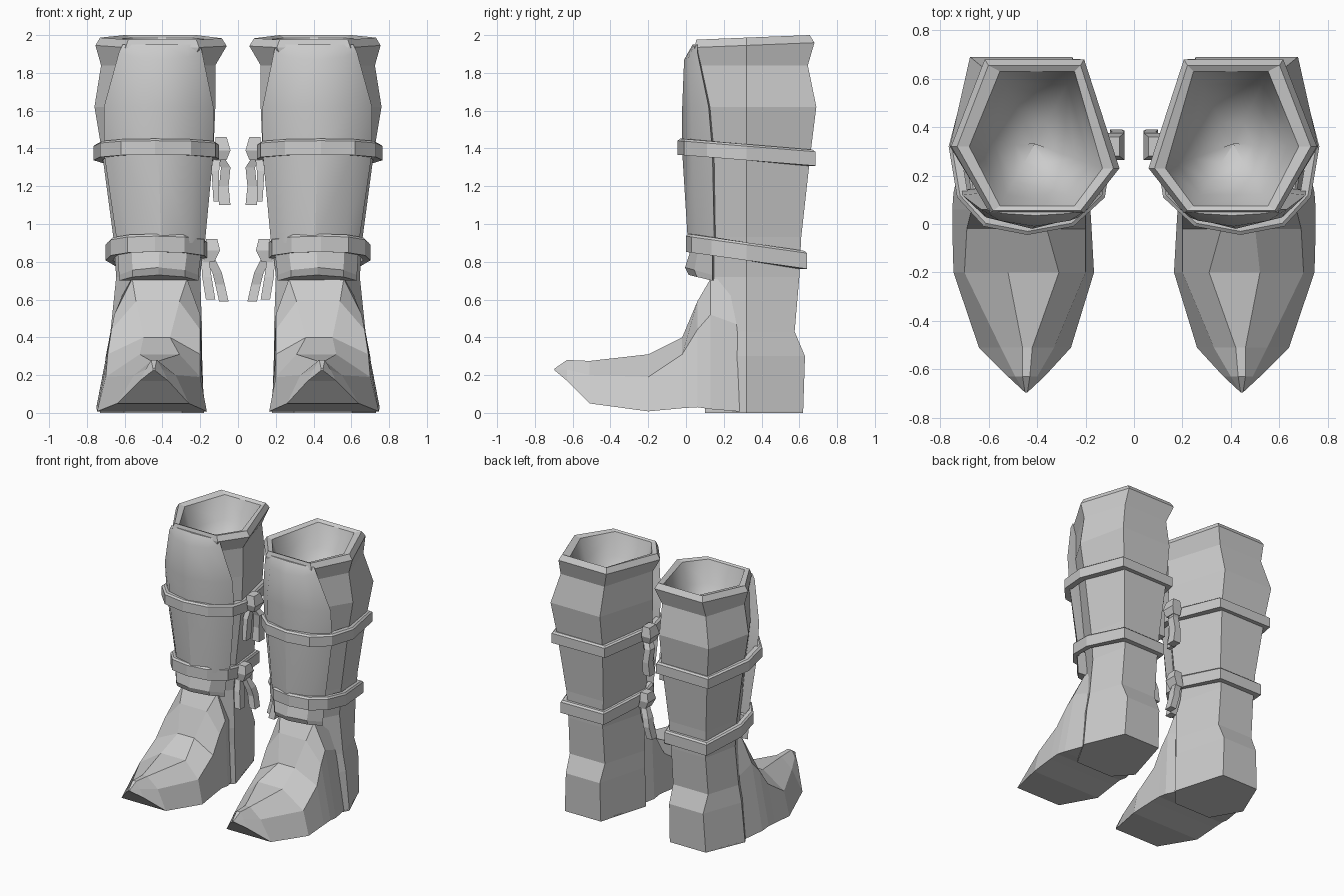
import bpy
import bmesh
import math
from mathutils import Vector

old_cube = bpy.data.objects.get("Cube")
if old_cube:
    bpy.data.objects.remove(old_cube, do_unlink=True)

# One grey material for everything
grey = bpy.data.materials.new("plain grey")
grey.use_nodes = True
GREY = (0.6, 0.6, 0.6, 1)
grey.diffuse_color = GREY
grey.node_tree.nodes["Principled BSDF"].inputs["Base Color"].default_value = GREY


def loft(name, rings, is_open=False, closed=False, smooth=None):
    """Skin a list of equal-sized point loops and mirror the part to the other boot."""
    bm = bmesh.new()
    loops = [[bm.verts.new(p) for p in ring] for ring in rings]
    pairs = list(zip(loops, loops[1:]))
    if closed:
        pairs.append((loops[-1], loops[0]))
    for low, high in pairs:
        for i in range(len(low)):
            j = (i + 1) % len(low)
            bm.faces.new((low[i], low[j], high[j], high[i]))
    if not closed and not is_open:
        bm.faces.new(loops[0][::-1])
        bm.faces.new(loops[-1])
    bmesh.ops.remove_doubles(bm, verts=bm.verts, dist=0.0005)
    if not is_open:
        bmesh.ops.recalc_face_normals(bm, faces=bm.faces)
    mesh = bpy.data.meshes.new(name)
    bm.to_mesh(mesh)
    bm.free()
    mesh.materials.append(grey)
    obj = bpy.data.objects.new(name, mesh)
    bpy.context.collection.objects.link(obj)
    if smooth:
        bpy.ops.object.select_all(action="DESELECT")
        obj.select_set(True)
        bpy.context.view_layer.objects.active = obj
        bpy.ops.object.shade_smooth_by_angle(angle=math.radians(smooth))
    mirror = obj.modifiers.new("other boot", "MIRROR")
    mirror.use_mirror_merge = False


def hexagon(z, inner, outer, front, back, heel=0.13, tilt=0.0):
    """Six-sided leg section, counter-clockwise from the inner front corner."""
    w = outer - inner
    outline = [(inner + 0.21 * w, front), (outer - 0.23 * w, front), (outer, 0.32),
               (outer - heel * w, back), (inner + 0.21 * w, back), (inner, 0.23)]
    return [Vector((x, y, z + tilt * (y - back))) for x, y in outline]


# Leg shaft with flared, bevelled rim
rim_inner = hexagon(1.985, 0.13, 0.68, 0.075, 0.63, 0.23, 0.03)
leg = [hexagon(*row) for row in (
    (0, 0.18, 0.73, 0.1, 0.62, 0.23),
    (0.3, 0.19, 0.7, 0.1, 0.63, 0.22),
    (0.43, 0.19, 0.675, 0.1, 0.575, 0.17),
    (0.72, 0.2, 0.645, 0.13, 0.6),
    (0.93, 0.18, 0.66, 0.1, 0.61),
    (1.38, 0.13, 0.72, 0.08, 0.66),
    (1.62, 0.12, 0.76, 0.08, 0.69),
    (1.84, 0.12, 0.725, 0.06, 0.645, 0.17),
    (1.96, 0.06, 0.755, 0.045, 0.68, 0.2, 0.04),
    (2, 0.085, 0.73, 0.055, 0.655, 0.2, 0.04))]
loft("leg_shaft", leg[:1] + leg + [rim_inner], is_open=True)
loft("heel_sole", [leg[0], [p + Vector((0, 0, 0.01)) for p in leg[0]]])

# Smooth bowl inside the boot opening
bowl = [rim_inner]
for blend, depth in ((0.18, 0.16), (0.4, 0.28), (0.7, 0.36), (1, 0.38)):
    bowl.append([p.lerp(Vector((0.41, 0.33, p.z)), blend) - Vector((0, 0, depth))
                 for p in rim_inner])
loft("boot_opening", bowl, is_open=True, smooth=80)


# Foot with a pointed, upturned toe
def foot_section(y, sole, mid, top):
    rows = [(Vector((x0, y, z)), Vector((x1, y, z))) for x0, x1, z in (sole, mid, top)]
    return [r[0] for r in rows] + [r[1] for r in reversed(rows)]


loft("foot", [foot_section(*row) for row in (
    (0.32, (0.24, 0.7, 0.004), (0.25, 0.64, 0.45), (0.27, 0.58, 0.7)),
    (0.13, (0.18, 0.745, 0.02), (0.2, 0.655, 0.52), (0.27, 0.56, 0.71)),
    (0.06, (0.18, 0.75, 0.03), (0.2, 0.67, 0.44), (0.31, 0.54, 0.59)),
    (-0.02, (0.175, 0.75, 0.025), (0.2, 0.69, 0.31), (0.36, 0.5, 0.4)),
    (-0.2, (0.165, 0.745, 0.008), (0.2, 0.7, 0.19), (0.31, 0.52, 0.31)),
    (-0.51, (0.26, 0.64, 0.05), (0.33, 0.55, 0.2), (0.42, 0.46, 0.275)),
    (-0.63, (0.37, 0.52, 0.17), (0.4, 0.49, 0.23), (0.43, 0.46, 0.28)),
    (-0.695, (0.44, 0.45, 0.225), (0.44, 0.45, 0.23), (0.44, 0.45, 0.235)))])

# Curved shin guard, its back buried in the leg
ARC = ((0, 0), (0.17, 0.66), (0.5, 1), (0.83, 0.66), (1, 0))


def guard_section(z, x0, x1, front, edge, lift=0.0):
    points = [Vector((x0 + u * (x1 - x0), edge + d * (front - edge), z + lift * d))
              for u, d in ARC]
    return points + [Vector((x1 - 0.1, edge + 0.01, z)), Vector((x0 + 0.1, edge + 0.01, z))]


loft("shin_guard", [guard_section(*row) for row in (
    (0.9, 0.175, 0.64, 0.01, 0.15),
    (1.38, 0.13, 0.71, -0.02, 0.14),
    (1.62, 0.13, 0.71, -0.02, 0.12),
    (1.91, 0.19, 0.63, -0.01, 0.06, -0.04),
    (1.95, 0.2, 0.61, 0.035, 0.06))], smooth=32)

# Flared ankle skirt under the lower strap
loft("ankle_skirt", [guard_section(*row) for row in (
    (0.7, 0.21, 0.63, 0.015, 0.14, 0.03),
    (0.73, 0.21, 0.63, -0.005, 0.14, 0.04),
    (0.88, 0.19, 0.64, 0.03, 0.14))])

# Two straps around the leg
BELT = ((0.22, 0.68), (0.1, 0.24), (0.12, 0.11), (0.25, -0.01), (0.44, -0.045),
        (0.62, -0.01), (0.73, 0.11), (0.765, 0.32), (0.67, 0.685))


def strap(name, z, height, sx, sy, tilt):
    rings = []
    for x, y in BELT:
        x, y = (x - 0.43) * sx, (y - 0.32) * sy
        mid = z - tilt * y
        rings.append([Vector((0.43 + x * k, 0.32 + y * k, mid + h * height / 2))
                      for k, h in ((1, -1), (1, 0.75), (0.96, 1), (0.86, 1), (0.86, -1))])
    loft(name, rings, closed=True)


strap("upper_strap", 1.38, 0.085, 1, 1, 0.08)
strap("lower_strap", 0.855, 0.095, 0.81, 0.88, 0.14)


# Knots and hanging tails on the inner side of each strap
def ribbon(name, y, path):
    """Path rows are x, z, y drift, half width in x, half width in y."""
    loft(name, [[Vector((x + a * wx, y + drift + b * wy, z))
                 for a, b in ((-1, -1), (1, -1), (1, 1), (-1, 1))]
                for x, z, drift, wx, wy in path])


ribbon("upper_knot", 0.32, ((0.09, 1.34, 0, 0.03, 0.04), (0.08, 1.39, 0, 0.04, 0.055),
                            (0.09, 1.46, 0, 0.03, 0.04)))
ribbon("upper_tail_long", 0.35, ((0.11, 1.37, -0.03, 0.025, 0.02), (0.065, 1.3, 0, 0.025, 0.03),
                                 (0.075, 1.2, 0.01, 0.025, 0.03), (0.07, 1.1, 0, 0.03, 0.035)))
ribbon("upper_tail_short", 0.29, ((0.11, 1.36, 0.02, 0.02, 0.02), (0.12, 1.28, 0, 0.02, 0.03),
                                  (0.115, 1.12, -0.02, 0.015, 0.03)))
ribbon("lower_knot", 0.28, ((0.155, 0.8, 0, 0.03, 0.04), (0.13, 0.86, 0, 0.035, 0.05),
                            (0.14, 0.92, 0, 0.03, 0.035)))
ribbon("lower_tail_long", 0.31, ((0.15, 0.82, -0.02, 0.025, 0.02), (0.11, 0.74, 0, 0.025, 0.03),
                                 (0.095, 0.68, 0.01, 0.025, 0.03), (0.075, 0.59, 0, 0.025, 0.03)))
ribbon("lower_tail_short", 0.25, ((0.175, 0.82, 0.02, 0.02, 0.02), (0.165, 0.72, 0, 0.025, 0.03),
                                  (0.145, 0.6, -0.02, 0.025, 0.03)))
